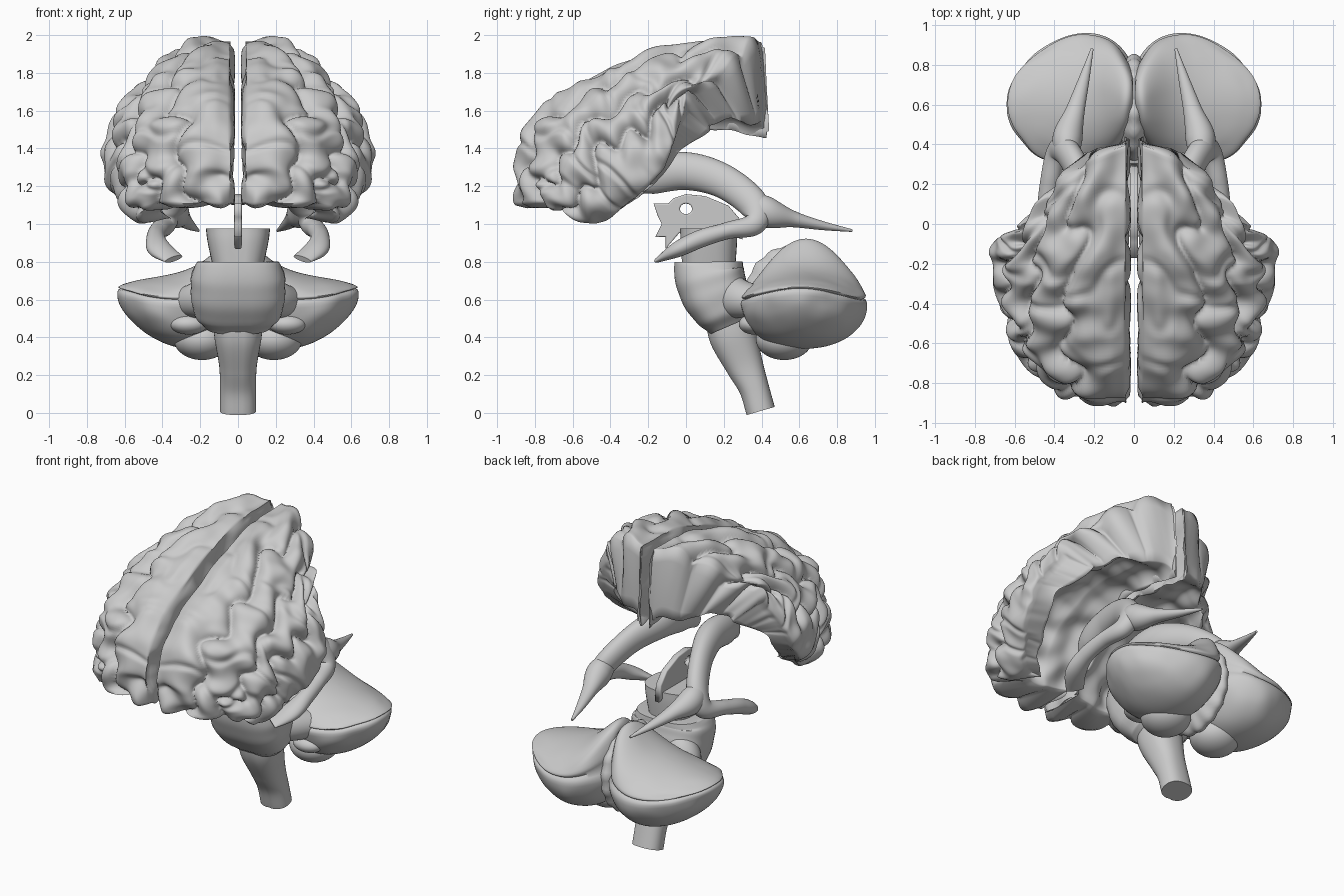
import bpy, bmesh, math
from math import sin, cos, pi, exp
from mathutils import Vector, noise

cube = bpy.data.objects.get("Cube")
if cube:
    bpy.data.objects.remove(cube)

grey = bpy.data.materials.new("tissue_grey")
grey.use_nodes = True
grey.diffuse_color = (0.6, 0.6, 0.6, 1)
shader = next(n for n in grey.node_tree.nodes if n.type == "BSDF_PRINCIPLED")
shader.inputs["Base Color"].default_value = grey.diffuse_color


def finish(name, bm, mirrored=False, angle=60):
    bmesh.ops.recalc_face_normals(bm, faces=bm.faces)
    mesh = bpy.data.meshes.new(name)
    bm.to_mesh(mesh)
    bm.free()
    obj = bpy.data.objects.new(name, mesh)
    bpy.context.collection.objects.link(obj)
    mesh.materials.append(grey)
    bpy.ops.object.select_all(action="DESELECT")
    obj.select_set(True)
    bpy.context.view_layer.objects.active = obj
    bpy.ops.object.shade_smooth_by_angle(angle=math.radians(angle))
    if mirrored:
        obj.modifiers.new("mirror", "MIRROR").use_mirror_merge = False
    return obj


def spline(points, u):
    """Catmull-Rom through points, u from 0 to 1."""
    last = len(points) - 1
    i = min(int(u * last), last - 1)
    f = u * last - i
    p1, p2 = points[i], points[i + 1]
    p0 = points[i - 1] if i else p1 * 2 - p2
    p3 = points[i + 2] if i + 2 <= last else p2 * 2 - p1
    return p1 + (p2 - p0) * (f / 2) + (p0 * 2 - p1 * 5 + p2 * 4 - p3) * (f * f / 2) \
        + (p1 * 3 - p0 - p2 * 3 + p3) * (f ** 3 / 2)


def sweep(name, stations, mirrored=False, power=1.0, steps=12, sides=36, bump=None):
    """Tube through (x, y, z, side radius, other radius) with superelliptic sections."""
    path = [Vector(p) for p in stations]
    bm = bmesh.new()
    rings = []
    count = steps * (len(path) - 1)
    for i in range(count + 1):
        here = spline(path, i / count)
        ahead = spline(path, min(1, i / count + 0.01)) - spline(path, max(0, i / count - 0.01))
        tangent = Vector(ahead[:3]).normalized()
        side = Vector((1, 0, 0))
        side = (side - tangent * side.dot(tangent)).normalized()
        other = tangent.cross(side)
        ring = []
        for k in range(sides):
            c, s = cos(2 * pi * k / sides), sin(2 * pi * k / sides)
            c, s = [math.copysign(abs(v) ** power, v) for v in (c, s)]
            r = 1 + (bump(c, s, i / count) if bump else 0)
            ring.append(bm.verts.new(Vector(here[:3]) + side * here[3] * c * r + other * here[4] * s * r))
        rings.append(ring)
    for a, b in zip(rings, rings[1:]):
        for k in range(sides):
            bm.faces.new((a[k], a[k - 1], b[k - 1], b[k]))
    bm.faces.new(rings[0])
    bm.faces.new(rings[-1])
    return finish(name, bm, mirrored)


def blob(name, shape, mirrored=False, segments=64):
    """Unit sphere whose points are moved by the shape function."""
    bm = bmesh.new()
    bmesh.ops.create_uvsphere(bm, u_segments=segments, v_segments=segments // 2, radius=1)
    for v in bm.verts:
        v.co = shape(*v.co)
    return finish(name, bm, mirrored)


def ellipsoid(name, centre, radii, mirrored=False, wrinkle=0.0):
    def shape(a, b, c):
        r = 1 + wrinkle * sin(16 * math.atan2(c, b))
        return Vector(centre) + Vector((a * radii[0], b * radii[1], c * radii[2])) * r
    return blob(name, shape, mirrored)


# Frontal lobes: guide lines from the lower front edge up to the rear edge
medial = [(.03, -.86, 1.1), (.03, -.92, 1.32), (.03, -.76, 1.59), (.03, -.37, 1.82), (.03, .03, 1.96), (.03, .42, 1.99)]
upper = [(.25, -.87, 1.1), (.29, -.85, 1.33), (.33, -.72, 1.57), (.33, -.42, 1.77), (.31, -.05, 1.89), (.28, .31, 1.93)]
middle = [(.42, -.77, 1.1), (.5, -.72, 1.3), (.53, -.58, 1.48), (.52, -.36, 1.63), (.48, -.08, 1.76), (.42, .17, 1.77)]
lateral = [(.52, -.65, 1.05), (.61, -.55, 1.19), (.64, -.42, 1.35), (.64, -.28, 1.5), (.6, -.12, 1.62), (.51, .01, 1.7)]
lower = [(.42, -.45, 1), (.56, -.36, 1.04), (.67, -.24, 1.14), (.72, -.11, 1.29), (.67, -.05, 1.45), (.57, 0, 1.62)]
core = [(.15, -.4, 1.1), (.2, -.3, 1.15), (.2, -.15, 1.25), (.15, 0, 1.33), (.12, .13, 1.32), (.1, .45, 1.2)]
guides = [[Vector(p) for p in line] for line in (medial, upper, middle, lateral, lower)]
core = [Vector(p) for p in core]


def fold_height(s, t, p):
    """Broad meandering ridges split by narrow grooves."""
    wander = .2 * sin(32 * s + 11 * t) + .4 * noise.noise(p * 4)
    u = t * 4 + wander * min(1, 6 * t, 6 * (1 - t))
    ridge = abs(sin(pi * u)) ** .45
    dimple = max(0, sin(33 * s + 2.3 * math.floor(u) + 4 * noise.noise(p * 4))) ** 4
    height = .085 * ridge - .052 - .02 * dimple + .035 * noise.noise(p * 7)
    return height * min(1, .4 + 9 * t)


def build_lobes():
    bm = bmesh.new()
    ns, nt, nw = 120, 96, 12
    rows, heights = [], []
    for i in range(ns + 1):
        s = i / ns
        line = [spline(g, s) for g in guides]
        centre = spline(core, s)
        outer = [spline(line, j / nt) for j in range(nt + 1)]
        inner = []
        for j, p in enumerate(outer):
            t = j / nt
            q = p.lerp(centre, .3 + .4 * (1 - t) ** 2)
            q.x = .03 + (q.x - .03) * min(1, 5 * t)
            inner.append(q)
        ring = outer + inner[::-1] + [inner[0].lerp(outer[0], k / nw) for k in range(1, nw)]
        rows.append([bm.verts.new(p) for p in ring])
        for k, p in enumerate(ring):
            heights.append(fold_height(s, k / nt, p) if k <= nt else .05 * noise.noise(p * 7))
    size = len(rows[0])
    for a, b in zip(rows, rows[1:]):
        for k in range(size):
            bm.faces.new((a[k - 1], a[k], b[k], b[k - 1]))
    # Close both ends between the outer and inner skins
    for ring in (rows[0], rows[-1]):
        for j in range(nt):
            bm.faces.new((ring[j], ring[j + 1], ring[2 * nt - j], ring[2 * nt + 1 - j]))
        bm.faces.new([ring[0], ring[2 * nt + 1]] + ring[2 * nt + 2:])
    bmesh.ops.recalc_face_normals(bm, faces=bm.faces)
    bm.normal_update()
    moves = [v.normal * h for v, h in zip(bm.verts, heights)]
    for v, move in zip(bm.verts, moves):
        v.co += move
        v.co.x = max(v.co.x, .016)
    for _ in range(2):
        bmesh.ops.smooth_vert(bm, verts=bm.verts, factor=.4, use_axis_x=True, use_axis_y=True, use_axis_z=True)
    finish("frontal_lobes", bm, True, 80)


build_lobes()

# Lateral ventricles: body curling into the lower horn, plus the rear horn
sweep("ventricle_bodies", [
    (.14, -.31, 1.18, .03, .04), (.16, -.2, 1.25, .065, .095), (.18, 0, 1.28, .08, .1), (.25, .2, 1.225, .065, .09),
    (.335, .36, 1.1, .062, .08), (.385, .36, 1, .055, .06), (.42, .22, .965, .05, .045), (.435, .08, .923, .05, .047),
    (.415, -.04, .868, .065, .042), (.34, -.14, .815, .055, .015)], True)
sweep("ventricle_rear_horns", [
    (.32, .29, 1.14, .035, .05), (.335, .42, 1.065, .075, .082), (.295, .57, 1.025, .048, .043),
    (.25, .73, .99, .027, .023), (.21, .88, .965, .007, .007)], True)

# Third ventricle: thin plate with a round hole and a jagged front
outline = [(-.16, 1.1), (-.09, 1.1), (-.06, 1.13), (0, 1.15), (.1, 1.14), (.22, 1.09), (.28, 1.02), (.29, .93),
           (.2, .96), (.05, .95), (-.04, .96), (-.1, .89), (-.1, .94), (-.15, .94), (-.12, 1), (-.14, 1.04)]
hole = [(.04 * cos(k * pi / 12), 1.08 + .036 * sin(k * pi / 12)) for k in range(24)]
curve = bpy.data.curves.new("third_ventricle", "CURVE")
curve.dimensions, curve.fill_mode, curve.extrude, curve.bevel_depth = "2D", "BOTH", .012, .008
for loop in (outline, hole):
    line = curve.splines.new("POLY")
    line.points.add(len(loop) - 1)
    line.use_cyclic_u = True
    for point, (y, z) in zip(line.points, loop):
        point.co = (y, z, 0, 1)
curve.materials.append(grey)
plate = bpy.data.objects.new("third_ventricle", curve)
plate.rotation_euler = (pi / 2, 0, pi / 2)
bpy.context.collection.objects.link(plate)
bpy.ops.object.select_all(action="DESELECT")
plate.select_set(True)
bpy.context.view_layer.objects.active = plate
bpy.ops.object.convert(target="MESH")


# Brain stem, grooved along the middle of its front
def front_groove(c, s, u):
    return -.06 * exp(-(c / .1) ** 2) * (s > 0)


sweep("midbrain", [(0, .12, .975, .17, .15), (0, .12, .9, .16, .15), (0, .12, .76, .13, .14)], power=.75, bump=front_groove)
sweep("pons", [(0, .12, .8, .215, .18), (0, .121, .74, .245, .185), (0, .15, .64, .25, .18),
               (0, .2, .53, .23, .15), (0, .23, .46, .17, .11)], power=.7,
      bump=lambda c, s, u: .3 * front_groove(c, s, u) + .006 * sin(26 * u))
sweep("medulla", [(0, .22, .5, .13, .12), (0, .25, .4, .125, .125), (0, .31, .25, .1, .1),
                  (0, .36, .13, .095, .08), (0, .395, .01, .095, .078)], power=.85, bump=front_groove)
sweep("cerebellar_stalks", [(.1, .2, .63, .1, .13), (.2, .3, .6, .1, .1), (.28, .45, .58, .1, .08)], True)


# Cerebellum: tented towards the middle, thin at the sides, with a groove along the rim
def cerebellar_half(a, b, c):
    groove = 1 - .06 * exp(-((c - .06) / .06) ** 2)
    rise = .06 + .37 * exp(-(a + .79) / .32) if c > 0 else .31 - .06 * a
    ripple = 1 + .03 * noise.noise(Vector((a, b, c)) * 2.5)
    x = .31 + .33 * a * groove * ripple
    y = .62 + .33 * b * groove * ripple - .06 * a * max(0, b + .3)
    return Vector((max(.006, x), y, .655 - .06 * b * b + c * rise))


blob("cerebellum_halves", cerebellar_half, True, 96)
ellipsoid("vermis", (0, .58, .61), (.09, .27, .28), wrinkle=.02)
ellipsoid("tonsils", (.19, .52, .39), (.15, .15, .11), True)
ellipsoid("side_nodules", (.26, .36, .47), (.1, .08, .055), True)
